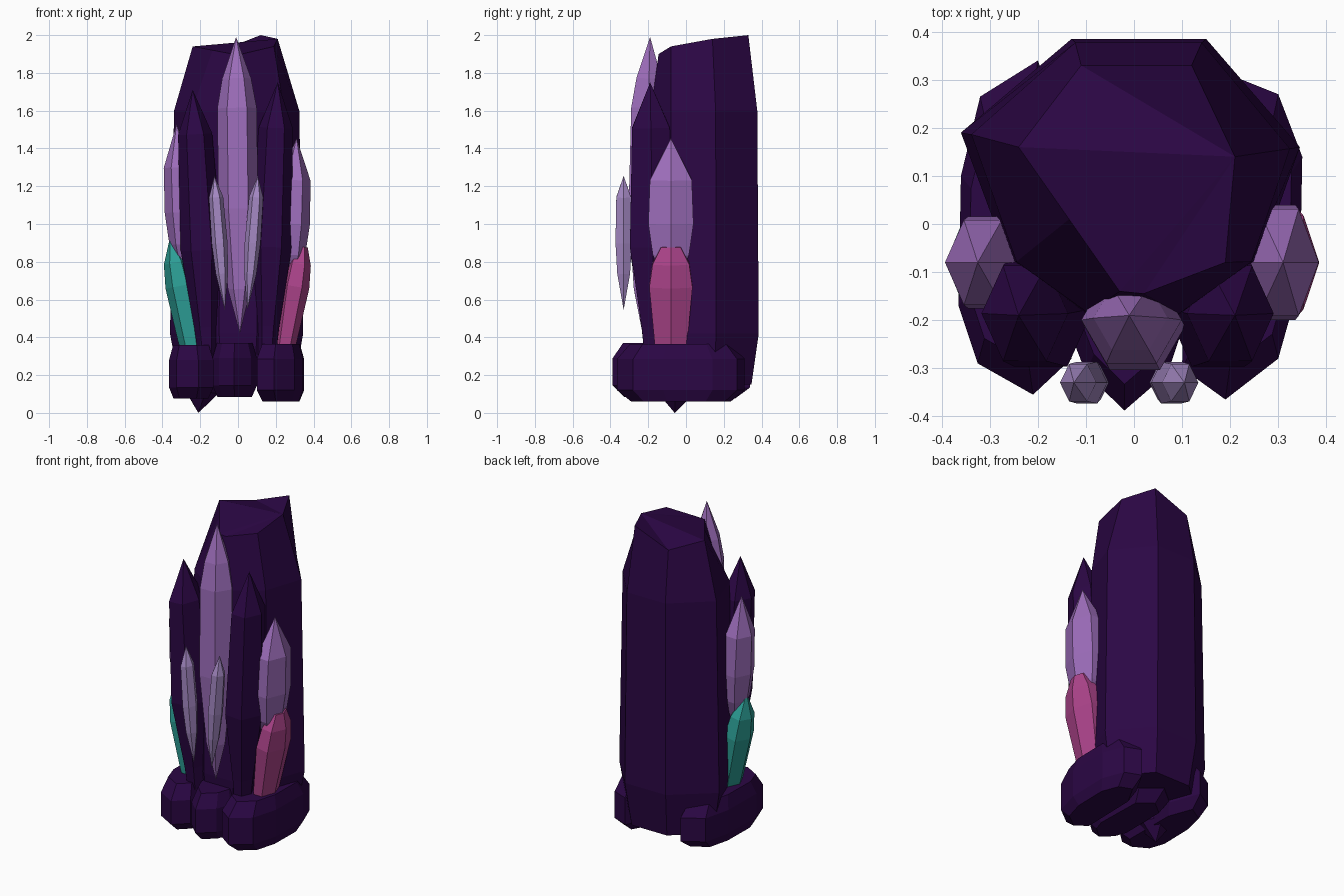
import bpy, bmesh, math
from mathutils import Vector

cube = bpy.data.objects.get("Cube")
if cube:
    bpy.data.objects.remove(cube, do_unlink=True)


def material(name, rgb):
    m = bpy.data.materials.new(name)
    m.use_nodes = True
    m.diffuse_color = (*rgb, 1)
    b = m.node_tree.nodes["Principled BSDF"]
    b.inputs["Base Color"].default_value = (*rgb, 1)
    b.inputs["Roughness"].default_value = 0.7
    return m


DARK = material("dark_purple", (0.024, 0.002, 0.058))
VIOLET = material("violet", (0.34, 0.155, 0.5))
PALE = material("pale_lavender", (0.376, 0.25, 0.55))
TEAL = material("teal", (0.025, 0.34, 0.3))
PINK = material("magenta", (0.42, 0.058, 0.26))


def skin(name, mat, rings, fan=0):
    """Join rings of points with quads; the top cap fans out from one corner."""
    bm = bmesh.new()
    loops = [[bm.verts.new(p) for p in ring] for ring in rings]
    for a, b in zip(loops, loops[1:]):
        n = max(len(a), len(b))
        for i in range(n):
            j = (i + 1) % n
            quad = [a[i % len(a)], a[j % len(a)], b[j % len(b)], b[i % len(b)]]
            bm.faces.new(list(dict.fromkeys(quad)))
    if len(loops[0]) > 2:
        bm.faces.new(loops[0][::-1])
    top = loops[-1][fan:] + loops[-1][:fan]
    for i in range(1, len(top) - 1):
        bm.faces.new((top[0], top[i], top[i + 1]))
    bmesh.ops.recalc_face_normals(bm, faces=bm.faces)
    me = bpy.data.meshes.new(name)
    bm.to_mesh(me)
    bm.free()
    me.materials.append(mat)
    ob = bpy.data.objects.new(name, me)
    bpy.context.collection.objects.link(ob)


def crystal(name, mat, start, end, rx, ry, profile, n=6):
    """Faceted shard along start-end; profile is (position, radius factor)."""
    start, end = Vector(start), Vector(end)
    d = (end - start).normalized()
    u = Vector((1, 0, 0))
    u = (u - d * u.dot(d)).normalized()
    v = d.cross(u)
    rings = []
    for t, r in profile:
        c = start.lerp(end, t)
        if r == 0:
            rings.append([c])
            continue
        rings.append([c + u * (math.cos(a) * rx * r) + v * (math.sin(a) * ry * r)
                      for a in (math.tau * i / n for i in range(n))])
    skin(name, mat, rings)


def rock(name, plan, bottom, top):
    """Chunky stone: a plan outline with bevelled top and bottom."""
    cx = sum(p[0] for p in plan) / len(plan)
    cy = sum(p[1] for p in plan) / len(plan)
    levels = [(bottom, .78), (bottom + .06, 1), (top - .08, 1), (top, .8)]
    skin(name, DARK, [[(cx + (x - cx) * s, cy + (y - cy) * s, z) for x, y in plan]
                      for z, s in levels])


# Main column: faceted pillar with a slanted broken top
outline = [(-.13, .385), (.15, .385), (.345, .16), (.26, -.08),
           (.10, -.19), (-.10, -.19), (-.26, -.08), (-.36, .19)]
top = [(-.11, .33, 1.91), (.12, .33, 2.0), (.21, .14, 1.98), (.19, -.08, 1.94),
       (.02, -.145, 1.90), (-.03, -.14, 1.90), (-.135, .01, 1.92), (-.24, .16, 1.94)]


def column_ring(z, sx, sy):
    return [(x * sx, y * sy, z) for x, y in outline]


skin("main_column", DARK,
     [column_ring(.15, .86, .9), column_ring(.42, 1, 1),
      column_ring(1.6, .94, .98), top], fan=2)

# Tall dark shards either side of the front
SHARD = [(0, .4), (.14, .55), (.42, 1), (.84, .82), (1, 0)]
crystal("dark_shard_right", DARK, (-.16, -.165, .25), (-.24, -.19, 1.71), .11, .14, SHARD)
crystal("dark_shard_left", DARK, (.15, -.165, .25), (.21, -.19, 1.75), .11, .14, SHARD)

# Violet crystals: tall centre and one on each flank
crystal("centre_crystal", VIOLET, (.01, -.23, .42), (-.01, -.19, 1.99), .11, .11,
        [(0, 0), (.15, .55), (.42, .95), (.76, .95), (.86, .7), (1, 0)])
FLANK = [(0, 0), (.25, .8), (.45, 1), (.73, .93), (1, 0)]
crystal("flank_crystal_right", VIOLET, (-.285, -.08, .68), (-.325, -.08, 1.53), .085, .11, FLANK)
crystal("flank_crystal_left", VIOLET, (.275, -.08, .63), (.31, -.08, 1.455), .09, .138, FLANK)

# Small pale crystals in front
for side, s in (("right", -1), ("left", 1)):
    crystal("small_crystal_" + side, PALE, (s * .06 - .01, -.33, .545),
            (s * .115 - .01, -.33, 1.255), .042, .05,
            [(0, 0), (.27, .78), (.5, 1), (.84, .9), (1, 0)])

# Coloured shards leaning outward near the base
crystal("teal_shard", TEAL, (-.235, -.08, .30), (-.355, -.08, .92), .078, .105,
        [(0, .75), (.15, .85), (.6, 1), (.8, .8), (1, .1)])
crystal("magenta_shard", PINK, (.235, -.08, .28), (.335, -.08, .88), .078, .132,
        [(0, .65), (.15, .75), (.65, 1), (.85, .85), (1, .45)])

# Base rocks, running front to back
rock("base_rock_left", [(.19, -.365), (.30, -.28), (.345, -.12), (.35, .14),
                        (.30, .27), (.20, .31), (.11, .15), (.10, -.30)], .06, .365)
rock("base_rock_right", [(-.21, -.355), (-.13, -.28), (-.13, .15), (-.20, .34),
                         (-.32, .265), (-.36, .10), (-.365, -.17), (-.325, -.29)], .075, .36)
rock("base_rock_centre", [(-.02, -.388), (.07, -.31), (.10, -.22), (.09, .15),
                          (-.02, .24), (-.13, .15), (-.135, -.22), (-.10, -.31)], .085, .37)

# Downward point under the base
crystal("base_point", DARK, (-.19, -.05, .22), (-.21, -.06, 0), .12, .13,
        [(0, .8), (.5, .8), (1, 0)], 5)
